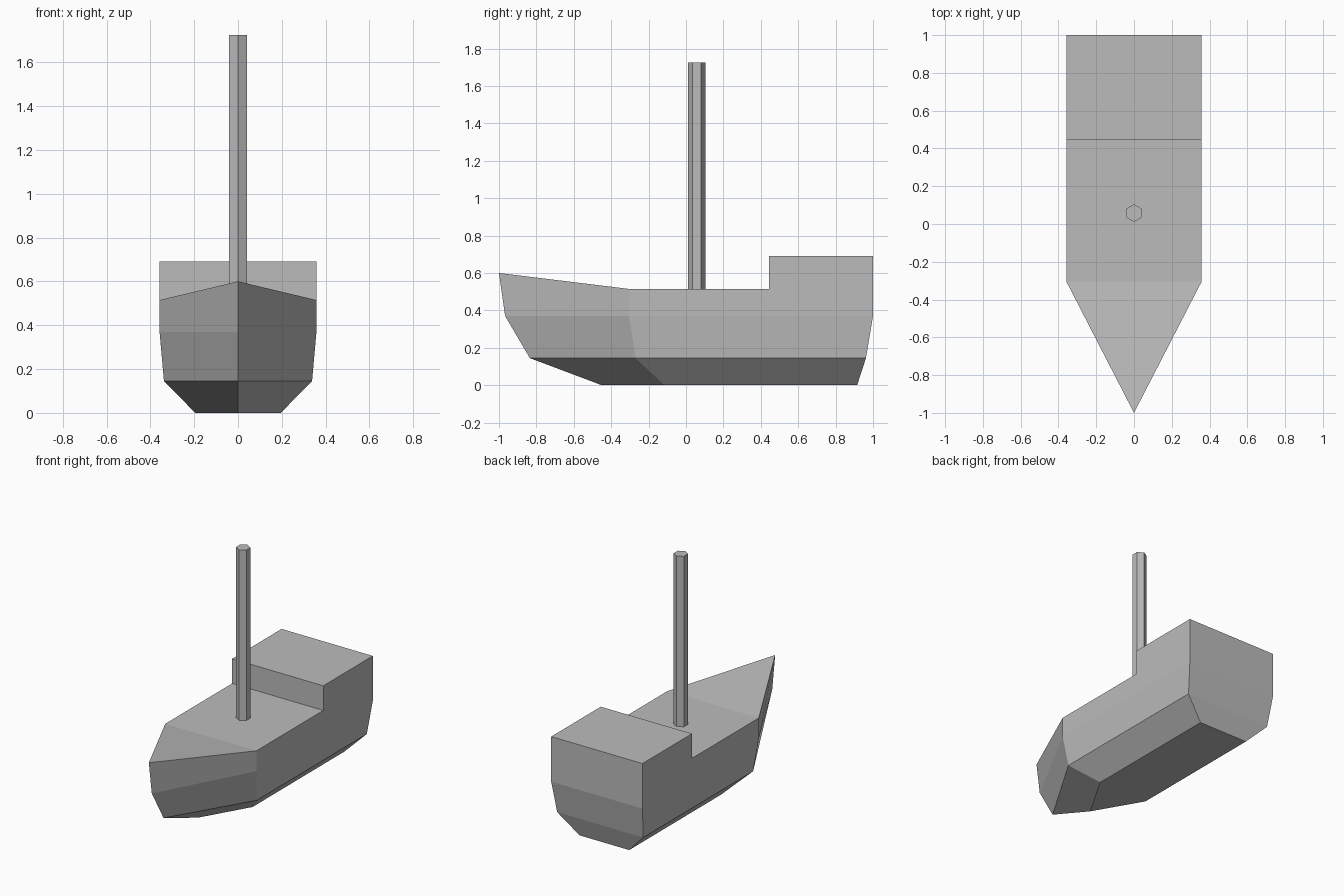
import bpy, bmesh

if "Cube" in bpy.data.objects:
    bpy.data.objects.remove(bpy.data.objects["Cube"], do_unlink=True)

grey = bpy.data.materials.new("plain_grey")
grey.use_nodes = True
grey.diffuse_color = (0.5, 0.5, 0.5, 1)
grey.node_tree.nodes["Principled BSDF"].inputs["Base Color"].default_value = (0.5, 0.5, 0.5, 1)


def add_object(name, bm):
    bmesh.ops.recalc_face_normals(bm, faces=bm.faces)
    mesh = bpy.data.meshes.new(name)
    bm.to_mesh(mesh)
    bm.free()
    mesh.materials.append(grey)
    obj = bpy.data.objects.new(name, mesh)
    bpy.context.collection.objects.link(obj)
    return obj


# Hull levels: half width, bow y, bow z, shoulder y, stern y, side z
LEVELS = [
    (0.195, -0.45, 0.0, -0.115, 0.915, 0.0),
    (0.338, -0.835, 0.145, -0.27, 0.962, 0.145),
    (0.358, -0.967, 0.37, -0.305, 1.0, 0.37),
    (0.358, -1.0, 0.6, -0.305, 1.0, 0.515),
]
STEP_Y = 0.445
CABIN_TOP = 0.69

# Hull, lofted through bow, shoulder, step and stern points of each level
bm = bmesh.new()
rings = []
for w, bow_y, bow_z, shoulder_y, stern_y, z in LEVELS:
    side = [(w, shoulder_y, z), (w, STEP_Y, z), (w, stern_y, z)]
    other = [(-x, y, h) for x, y, h in reversed(side)]
    rings.append([bm.verts.new(p) for p in [(0, bow_y, bow_z)] + side + other])
for low, high in zip(rings, rings[1:]):
    for i in range(len(low)):
        j = (i + 1) % len(low)
        bm.faces.new((low[i], low[j], high[j], high[i]))
bm.faces.new(rings[0])

# Sloped foredeck, flat main deck and raised aft deck
bow, shoulder_l, step_l, stern_l, stern_r, step_r, shoulder_r = rings[-1]
bm.faces.new((bow, shoulder_l, shoulder_r))
bm.faces.new((shoulder_l, step_l, step_r, shoulder_r))
base = [step_l, stern_l, stern_r, step_r]
roof = [bm.verts.new((v.co.x, v.co.y, CABIN_TOP)) for v in base]
for i in range(4):
    j = (i + 1) % 4
    bm.faces.new((base[i], base[j], roof[j], roof[i]))
bm.faces.new(roof)
add_object("hull", bm)

# Six-sided mast
MAST_BOTTOM, MAST_TOP = 0.51, 1.725
bm = bmesh.new()
bmesh.ops.create_cone(bm, cap_ends=True, segments=6, radius1=0.047, radius2=0.047,
                      depth=MAST_TOP - MAST_BOTTOM)
mast = add_object("mast", bm)
mast.location = (0, 0.058, (MAST_TOP + MAST_BOTTOM) / 2)
